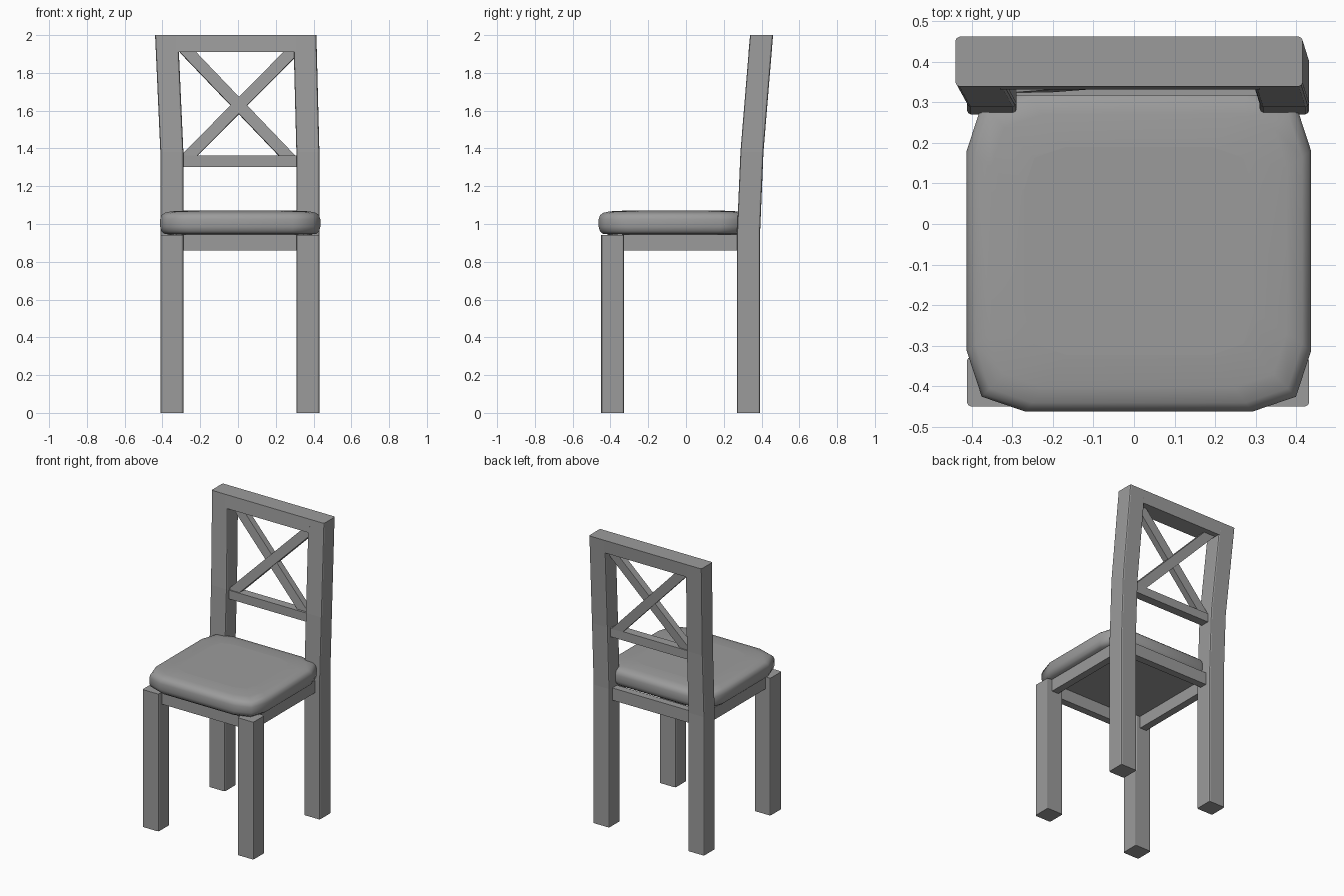
import bpy, bmesh
from mathutils import Vector

cube = bpy.data.objects.get("Cube")
if cube:
    bpy.data.objects.remove(cube, do_unlink=True)

grey = bpy.data.materials.new("plain_grey")
grey.use_nodes = True
grey.diffuse_color = (0.33, 0.33, 0.33, 1)
grey.node_tree.nodes["Principled BSDF"].inputs["Base Color"].default_value = (0.33, 0.33, 0.33, 1)


def loft(name, rings, smooth=False):
    """Skin a stack of equal closed rings and cap both ends."""
    bm = bmesh.new()
    loops = [[bm.verts.new(p) for p in ring] for ring in rings]
    for a, b in zip(loops, loops[1:]):
        for i in range(len(a)):
            j = (i + 1) % len(a)
            bm.faces.new((a[i], a[j], b[j], b[i]))
    bm.faces.new(loops[0][::-1])
    bm.faces.new(loops[-1])
    bmesh.ops.recalc_face_normals(bm, faces=bm.faces)
    mesh = bpy.data.meshes.new(name)
    bm.to_mesh(mesh)
    bm.free()
    mesh.materials.append(grey)
    obj = bpy.data.objects.new(name, mesh)
    bpy.context.collection.objects.link(obj)
    for face in mesh.polygons:
        face.use_smooth = smooth and len(face.vertices) == 4
    return obj


def cut_ring(cx, cy, hx, hy, cuts, z):
    """Rectangle outline whose corners follow the (inset x, inset y) points."""
    ring = []
    for sx, sy in ((-1, -1), (1, -1), (1, 1), (-1, 1)):
        corner = [(cx + sx * (hx - a), cy + sy * (hy - b), z) for a, b in cuts]
        ring += corner if sx == sy else corner[::-1]
    return ring


def post(name, path):
    """Square post with eased long edges along (x, y, z) centres."""
    cuts = [(0, 0.009), (0.003, 0.003), (0.009, 0)]
    return loft(name, [cut_ring(x, y, 0.061, 0.061, cuts, z) for x, y, z in path])


def bar(name, a, b, wide, deep, normal=(0, 1, 0)):
    """Rectangular bar from a to b; deep is measured along normal."""
    a, b, n = Vector(a), Vector(b), Vector(normal).normalized()
    side = (b - a).normalized().cross(n) * wide / 2
    n = n * deep / 2
    return loft(name, [[p + side + n, p - side + n, p - side - n, p + side - n] for p in (a, b)])


# Legs and raked back posts
MID = 0.01
for label, s, lean in (("right", -1, -0.028), ("left", 1, -0.016)):
    x = MID + s * 0.36
    post(f"front_leg_{label}", [(x, -0.388, 0), (x, -0.388, 0.942)])
    post(f"back_post_{label}", [(x, 0.331, 0), (x, 0.331, 0.95), (x, 0.349, 1.38),
                                (x + lean, 0.4, 2)])

    # Side apron
    bar(f"side_apron_{label}", (x, -0.34, 0.902), (x, 0.28, 0.902), 0.084, 0.05, (1, 0, 0))

# Front and back aprons
for label, y in (("front", -0.388), ("back", 0.331)):
    bar(f"{label}_apron", (-0.3, y, 0.902), (0.32, y, 0.902), 0.084, 0.05)

# Top rail, flush with the posts and following their rake
loft("top_rail", [[(x, 0.392 - 0.061, 1.91), (x, 0.392 + 0.061, 1.91),
                   (x, 0.461, 2), (x, 0.339, 2)] for x in (-0.33, 0.31)])

# Lower back rail and crossed braces
bar("lower_back_rail", (-0.3, 0.346, 1.333), (0.32, 0.346, 1.333), 0.06, 0.06)
rake = (0, 1, -0.08)
bar("back_brace_rising", (-0.28, 0.344, 1.34), (0.29, 0.388, 1.915), 0.062, 0.045, rake)
bar("back_brace_falling", (-0.285, 0.396, 1.93), (0.28, 0.352, 1.34), 0.062, 0.045, rake)

# Cushioned seat: stacked outlines, broad chamfered corners
profile = [(0.06, 0.944), (0.022, 0.948), (0.006, 0.962), (0, 0.985), (0, 1.025),
           (0.006, 1.045), (0.022, 1.059), (0.06, 1.067), (0.14, 1.071)]
seat_cuts = [(0, 0.15), (0.037, 0.037), (0.145, 0)]
loft("seat", [cut_ring(0.012, -0.066, 0.424 - d, 0.396 - d,
                       [(a * (1 - 2 * d), b * (1 - 2 * d)) for a, b in seat_cuts], z)
              for d, z in profile], smooth=True)
